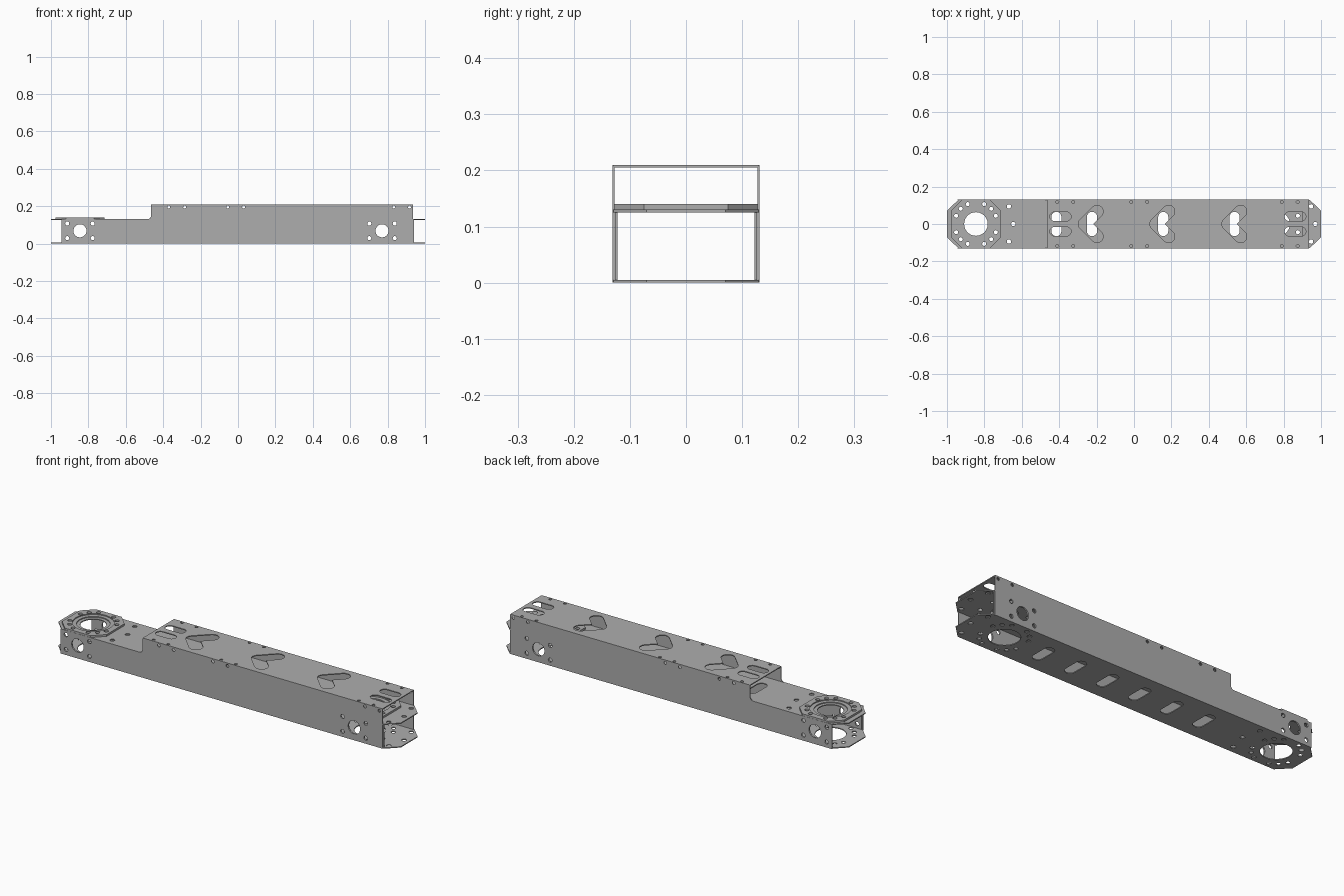
import bpy
from math import cos, sin, pi, radians
from mathutils import Matrix

if "Cube" in bpy.data.objects:
    bpy.data.objects.remove(bpy.data.objects["Cube"], do_unlink=True)

metal = bpy.data.materials.new("grey_sheet_metal")
metal.use_nodes = True
GREY = (0.42, 0.42, 0.42, 1)
metal.diffuse_color = GREY
metal.node_tree.nodes["Principled BSDF"].inputs["Base Color"].default_value = GREY

T = 0.005              # sheet thickness
HUBS = (-0.845, 0.77)  # joint centres along the arm
UPRIGHT = Matrix.Rotation(pi / 2, 4, 'X')


def arc(x, y, r, start, end, n=10):
    """Points along an arc, angles in degrees."""
    return [(x + r * cos(radians(start + (end - start) * i / n)),
             y + r * sin(radians(start + (end - start) * i / n))) for i in range(n + 1)]


def circle(x, y, r, n=24):
    return arc(x, y, r, 0, 360, n)[:-1]


def slot(x, y, half, r, along_y=False):
    """Round-ended slot; half is the distance from its middle to each end centre."""
    if along_y:
        return arc(x, y + half, r, 0, 180) + arc(x, y - half, r, 180, 360)
    return arc(x + half, y, r, -90, 90) + arc(x - half, y, r, 90, 270)


def chevron(x, reach=0.067, r=0.033):
    """V-shaped opening with rounded arms, pointing to -x."""
    return (arc(x, 0, r, 135, 225) + arc(x + reach, -reach, r, 225, 405)
            + [(x + r * 2 ** 0.5, 0)] + arc(x + reach, reach, r, -45, 135))


def bolt_circle(x, y=0, r=0.115, hole=0.011):
    """Three bolt holes in each quadrant."""
    return [circle(x + r * cos(k * pi / 8), y + r * sin(k * pi / 8), hole, 12)
            for k in range(16) if k % 4]


def sheet(name, outline, holes, matrix, thick=T):
    """Cut sheet with holes, centred on its local plane."""
    curve = bpy.data.curves.new(name, 'CURVE')
    curve.dimensions = '2D'
    curve.fill_mode = 'BOTH'
    curve.extrude = thick / 2
    for loop in [outline] + holes:
        spline = curve.splines.new('POLY')
        spline.points.add(len(loop) - 1)
        for point, (x, y) in zip(spline.points, loop):
            point.co = (x, y, 0, 1)
        spline.use_cyclic_u = True
    temp = bpy.data.objects.new(name + "_curve", curve)
    bpy.context.collection.objects.link(temp)
    graph = bpy.context.evaluated_depsgraph_get()
    mesh = bpy.data.meshes.new_from_object(temp.evaluated_get(graph))
    bpy.data.objects.remove(temp, do_unlink=True)
    mesh.transform(matrix)
    mesh.materials.clear()
    mesh.materials.append(metal)
    for face in mesh.polygons:
        face.material_index = 0
        face.use_smooth = False
    obj = bpy.data.objects.new(name, mesh)
    bpy.context.collection.objects.link(obj)
    return obj


def flat(z):
    return Matrix.Translation((0, 0, z))


def upright(y):
    return Matrix.Translation((0, y, 0)) @ UPRIGHT


# Inner tube: bottom and middle plates with chamfered ends
W = 0.129
plate = [(-1, -0.07), (-0.94, -W), (0.94, -W), (1, -0.07),
         (1, 0.07), (0.94, W), (-0.94, W), (-1, 0.07)]
cross_slots = [slot(-0.415 + 0.1905 * k, 0, 0.038, 0.027, True) for k in range(6)]
for name, z, bore in (("bottom_plate", T / 2, 0.075), ("middle_plate", 0.13 - T / 2, 0.063)):
    holes = list(cross_slots)
    for hub in HUBS:
        holes.append(circle(hub, 0, bore, 40))
        holes += bolt_circle(hub)
        holes += [circle(hub + 0.2 * cos(a), 0.2 * sin(a), 0.012, 12)
                  for a in (-radians(28), 0, radians(28))]
    sheet(name, plate, holes, flat(z))

# Side openings shared by the inner and outer walls
side_holes = []
for hub in HUBS:
    side_holes.append(circle(hub, 0.068, 0.035, 28))
    side_holes += [circle(hub + dx, 0.068 + dz, 0.011, 12)
                   for dx in (-0.068, 0.068) for dz in (-0.039, 0.039)]

# Outer wall profile with the filleted step
outer_wall = ([(-0.945, 0), (0.935, 0), (0.935, 0.208), (0.932, 0.21), (-0.462, 0.21),
               (-0.465, 0.208)] + arc(-0.485, 0.15, 0.02, 0, -90, 6) + [(-0.945, 0.13)])
rivets = [circle(x, 0.195, 0.008, 12) for x in (-0.37, -0.285, -0.055, 0.03, 0.833, 0.917)]
inner_wall = [(-0.94, T), (0.94, T), (0.94, 0.125), (-0.94, 0.125)]
for side, s in (("left", 1), ("right", -1)):
    sheet(side + "_outer_wall", outer_wall, side_holes + rivets, upright(s * 0.129), 0.004)
    sheet(side + "_inner_wall", inner_wall, side_holes, upright(s * 0.1245), 0.004)

# Raised top cover
cover = [(-0.465, -0.129), (0.935, -0.129), (0.935, 0.129), (-0.465, 0.129)]
cover_holes = [chevron(x) for x in (-0.265, 0.118, 0.503)]
for y in (-0.04, 0.04):
    cover_holes += [slot(x, y, 0.033, 0.024) for x in (-0.393, 0.862)]
for y in (-0.118, 0.118):
    cover_holes += [circle(x, y, 0.008, 12) for x in (-0.41, -0.325, -0.015, 0.07, 0.79, 0.875)]
sheet("top_cover", cover, cover_holes, flat(0.21 - T / 2))

# Octagonal bearing plates, each with a recessed inner ring
for name, hub in zip(("right", "left"), HUBS):
    h, c = 0.13, 0.075
    octagon = [(hub + x, y) for x, y in ((-h, -c), (-c, -h), (c, -h), (h, -c),
                                         (h, c), (c, h), (-c, h), (-h, c))]
    sheet(name + "_bearing_plate", octagon, [circle(hub, 0, 0.1, 48)] + bolt_circle(hub),
          flat(0.135), 0.01)
    sheet(name + "_bearing_ring", circle(hub, 0, 0.1, 48), [circle(hub, 0, 0.08, 48)],
          flat(0.1325), T)
